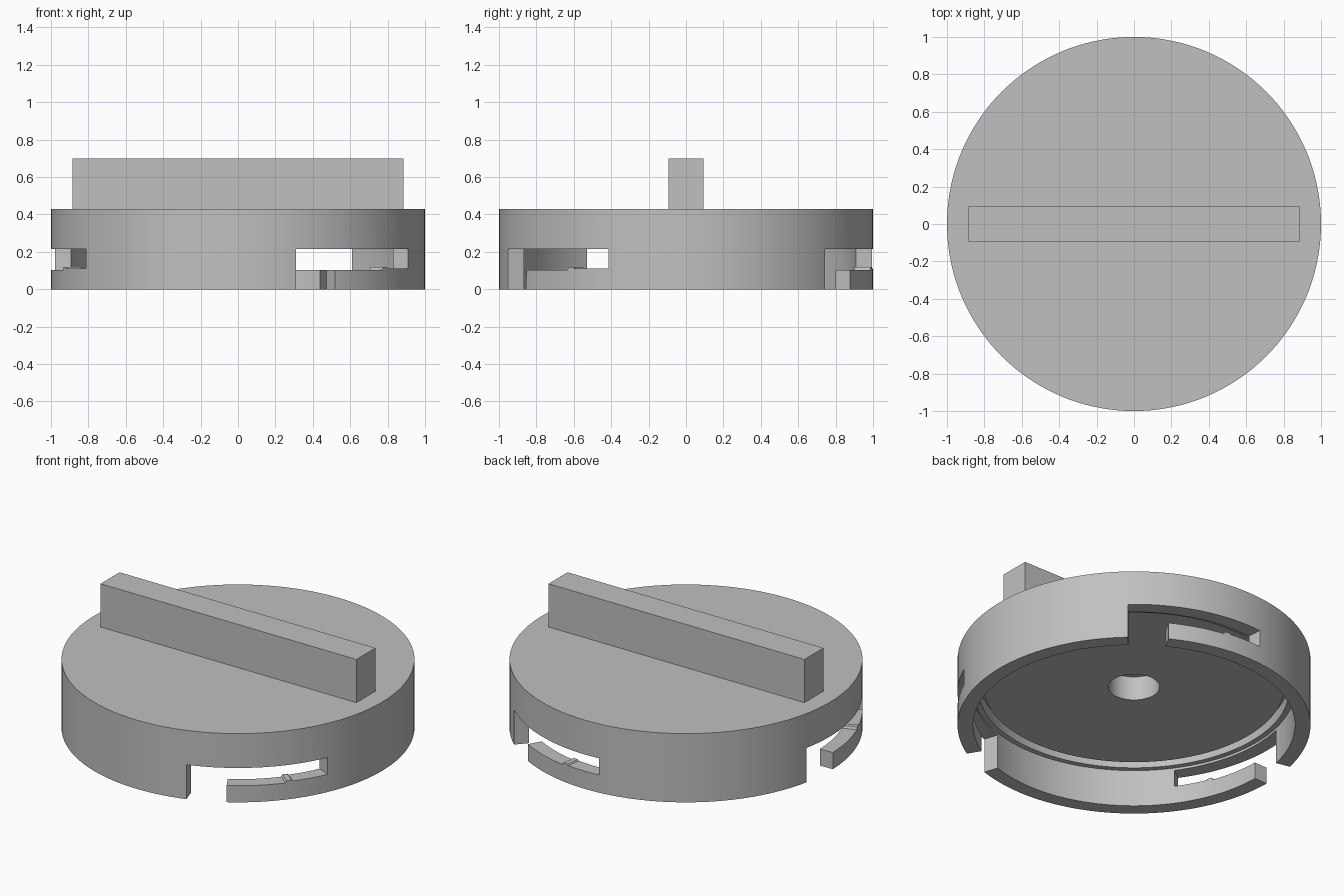
import bpy, bmesh, math
from mathutils import Vector

if "Cube" in bpy.data.objects:
    bpy.data.objects.remove(bpy.data.objects["Cube"], do_unlink=True)

grey = bpy.data.materials.new("plain_grey")
grey.use_nodes = True
grey.diffuse_color = (0.53, 0.53, 0.53, 1)
grey.node_tree.nodes["Principled BSDF"].inputs["Base Color"].default_value = grey.diffuse_color


def add_object(name, bm):
    bmesh.ops.recalc_face_normals(bm, faces=bm.faces)
    mesh = bpy.data.meshes.new(name)
    bm.to_mesh(mesh)
    bm.free()
    mesh.materials.append(grey)
    obj = bpy.data.objects.new(name, mesh)
    bpy.context.collection.objects.link(obj)
    return obj


def activate(obj):
    bpy.ops.object.select_all(action='DESELECT')
    obj.select_set(True)
    bpy.context.view_layer.objects.active = obj


def lathe(name, profile, steps):
    bm = bmesh.new()
    verts = [bm.verts.new((r, 0, z)) for r, z in profile]
    edges = [bm.edges.new(pair) for pair in zip(verts, verts[1:])]
    bmesh.ops.spin(bm, geom=verts + edges, cent=(0, 0, 0), axis=(0, 0, 1),
                   angle=math.tau, steps=steps)
    bmesh.ops.remove_doubles(bm, verts=bm.verts, dist=0.0001)
    return add_object(name, bm)


def slot_cutter(name, columns, ceiling, inner, outer, turn):
    """Curved block whose floor follows (angle, height) columns."""
    fine = []
    for (a0, z0), (a1, z1) in zip(columns, columns[1:]):
        n = max(1, math.ceil((a1 - a0) / 4))
        fine += [(a0 + (a1 - a0) * i / n, z0 + (z1 - z0) * i / n) for i in range(n)]
    fine.append(columns[-1])
    bm = bmesh.new()
    rings = []
    for angle, floor in fine:
        a = math.radians(angle + turn)
        rings.append([bm.verts.new((r * math.cos(a), r * math.sin(a), z))
                      for r, z in ((inner, floor), (outer, floor),
                                   (outer, ceiling), (inner, ceiling))])
    for p, q in zip(rings, rings[1:]):
        for i in range(4):
            j = (i + 1) % 4
            bm.faces.new((p[i], p[j], q[j], q[i]))
    bm.faces.new(rings[0])
    bm.faces.new(rings[-1])
    return add_object(name, bm)


# Cap: hollow underside, ledge, seal groove and blind centre hole
cap = lathe("cap", [(0, 0.43), (1, 0.43), (1, 0), (0.912, 0), (0.912, 0.23),
                    (0.88, 0.23), (0.88, 0.30), (0.85, 0.30), (0.85, 0.25),
                    (0.145, 0.25), (0.145, 0.40), (0, 0.40)], 144)

# Three bayonet slots: open entry, then a locking arm with a small bump
arm_top = [(-72, -0.1), (-58.7, -0.1), (-58.68, 0.104), (-39.4, 0.104),
           (-39, 0.118), (-37.2, 0.118), (-36.8, 0.111), (-24.5, 0.111)]
for k in range(3):
    cutter = slot_cutter("slot_cutter", arm_top, 0.215, 0.87, 1.1, 120 * k)
    cutter.hide_render = True
    activate(cap)
    mod = cap.modifiers.new("slot", 'BOOLEAN')
    mod.operation = 'DIFFERENCE'
    mod.solver = 'EXACT'
    mod.object = cutter
    bpy.ops.object.modifier_apply(modifier=mod.name)
    bpy.data.objects.remove(cutter, do_unlink=True)

activate(cap)
bpy.ops.object.shade_smooth_by_angle(angle=math.radians(25))

# Grip bar across the top
bm = bmesh.new()
bmesh.ops.create_cube(bm, size=1)
bmesh.ops.scale(bm, vec=(1.77, 0.188, 0.28), verts=bm.verts)
bmesh.ops.translate(bm, vec=Vector((0, 0, 0.56)), verts=bm.verts)
add_object("grip_bar", bm)
